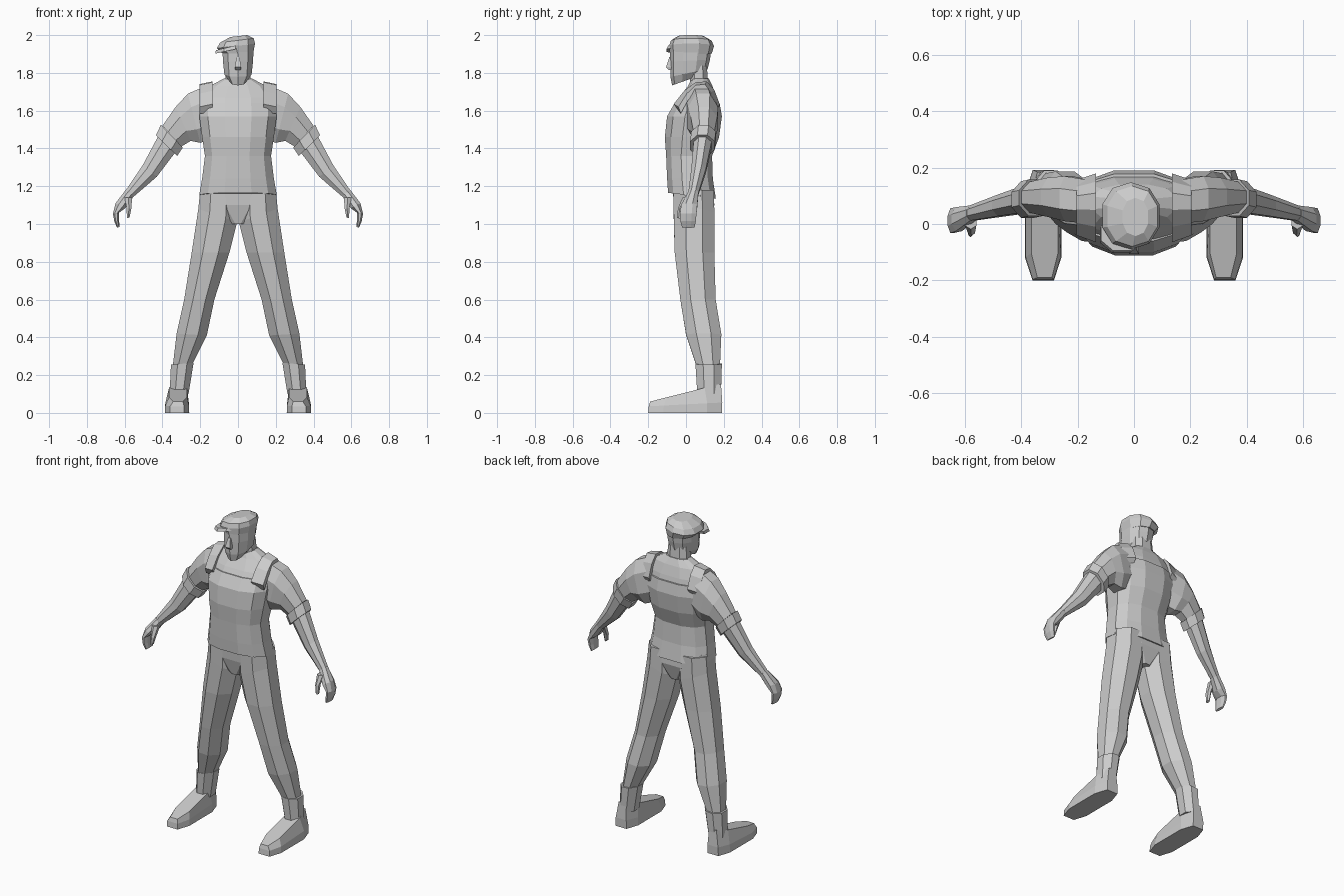
import bpy, bmesh, math
from mathutils import Vector


def sec(a, b, y0, y1, n=8, p=1.0, tilt=0.0):
    """n-sided section spanning (x,z) points a..b and depth y0..y1; tilt lifts the front edge."""
    a, b = Vector((a[0], 0, a[1])), Vector((b[0], 0, b[1]))
    mid, half = (a + b) / 2, (b - a) / 2
    cy, ry = (y0 + y1) / 2, (y1 - y0) / 2
    k = math.cos(math.pi / n) ** p
    ring = []
    for i in range(n):
        t = 2 * math.pi * (i + 0.5) / n
        c, s = math.cos(t), math.sin(t)
        c = math.copysign(abs(c) ** p, c) / k
        s = math.copysign(abs(s) ** p, s) / k
        v = mid + half * c
        v.y = cy + ry * s
        v.z += tilt * (1 - s) / 2
        ring.append(v)
    return ring


def flat(w, z, y0, y1, n=12, p=0.8, tilt=0.0):
    """Horizontal section centred on x = 0."""
    return sec((-w, z), (w, z), y0, y1, n, p, tilt)


def loft(name, rings, mirror=False):
    bm = bmesh.new()
    rows = [[bm.verts.new(v) for v in r] for r in rings]
    n = len(rows[0])
    for r, q in zip(rows, rows[1:]):
        for i in range(n):
            j = (i + 1) % n
            bm.faces.new((r[i], r[j], q[j], q[i]))
    bm.faces.new(rows[0])
    bm.faces.new(rows[-1])
    bmesh.ops.recalc_face_normals(bm, faces=bm.faces)
    me = bpy.data.meshes.new(name)
    bm.to_mesh(me)
    bm.free()
    ob = bpy.data.objects.new(name, me)
    bpy.context.collection.objects.link(ob)
    if mirror:
        ob.modifiers.new("mirror", 'MIRROR')
    return ob


# Torso: shirt, vest and vest straps
loft("shirt", [flat(.17, 1.40, -.09, .14), flat(.19, 1.50, -.09, .17),
               flat(.20, 1.60, -.078, .178), flat(.195, 1.67, -.035, .16),
               flat(.15, 1.73, .01, .14), flat(.075, 1.77, .03, .12)])
loft("vest", [flat(.205, 1.135, -.095, .158, tilt=.03), flat(.19, 1.24, -.10, .142),
              flat(.175, 1.36, -.105, .138), flat(.19, 1.46, -.112, .175),
              flat(.205, 1.57, -.10, .19), flat(.20, 1.64, -.06, .178)])
strap = [(-.065, 1.635), (-.01, 1.705), (.05, 1.75), (.11, 1.755), (.15, 1.71), (.18, 1.63)]
loft("vest_strap", [[Vector(v) for v in ((.135, y, z), (.205, y + (.06 - y) * .2, z - .015),
                                         (.205, y + (.06 - y) * .3, z - .05),
                                         (.135, y + (.06 - y) * .3, z - .05))]
                    for y, z in strap], True)

# Trousers
loft("pelvis", [flat(.195, 1.19, -.07, .145), flat(.198, 1.10, -.065, .15),
                flat(.04, 1.0, -.04, .12)])
loft("trouser_leg", [sec((.20, 1.18), (.005, 1.18), -.068, .148),
                     sec((.21, 1.08), (.005, 1.01), -.065, .15),
                     sec((.245, .85), (.045, .85), -.06, .15),
                     sec((.285, .60), (.125, .60), -.03, .157),
                     sec((.325, .42), (.165, .41), .0, .187),
                     sec((.345, .25), (.245, .25), .055, .18)], True)

# Boots
loft("boot_shaft", [sec((.355, .255), (.235, .265), .05, .19),
                    sec((.362, .10), (.262, .10), .06, .185)], True)
loft("boot_foot", [sec((.387, 0), (.258, 0), -.20, .19, p=.6),
                   sec((.385, .055), (.26, .055), -.197, .192, p=.6, tilt=-.02),
                   sec((.365, .155), (.27, .155), -.19, .185, p=.7, tilt=-.095)], True)

# Arms
loft("sleeve", [sec((.16, 1.735), (.14, 1.45), .0, .155, p=.9),
                sec((.265, 1.69), (.20, 1.43), .01, .17, p=.9),
                sec((.33, 1.62), (.25, 1.44), .025, .165),
                sec((.40, 1.52), (.30, 1.41), .04, .15)], True)
loft("sleeve_cuff", [sec((.408, 1.525), (.292, 1.405), .028, .158),
                     sec((.435, 1.47), (.322, 1.36), .022, .152)], True)
loft("forearm", [sec((.425, 1.46), (.335, 1.375), .04, .135),
                 sec((.505, 1.31), (.43, 1.25), .028, .105),
                 sec((.597, 1.175), (.552, 1.145), .012, .066)], True)

# Hands
loft("hand", [sec((.595, 1.18), (.55, 1.15), .012, .066),
              sec((.648, 1.11), (.595, 1.085), -.025, .06),
              sec((.662, 1.055), (.63, 1.06), -.032, .056),
              sec((.655, 1.015), (.63, 1.02), -.03, .052),
              sec((.64, .98), (.626, .985), -.02, .045)], True)
loft("thumb", [sec((.60, 1.14), (.56, 1.14), -.015, .03, 6),
               sec((.59, 1.085), (.565, 1.08), -.04, -.005, 6),
               sec((.588, 1.03), (.574, 1.035), -.045, -.02, 6)], True)

# Head
loft("neck", [flat(.072, 1.71, .02, .12, 8), flat(.062, 1.84, .02, .11, 8)])
loft("head", [flat(.045, 1.79, -.07, .085, 10, .9, -.055),
              flat(.072, 1.82, -.078, .11, 10, .9, -.04),
              flat(.08, 1.87, -.08, .122, 10, .9, -.01),
              flat(.082, 1.93, -.08, .13, 10, .9)])
loft("nose", [flat(.008, 1.885, -.088, -.06, 4), flat(.017, 1.83, -.106, -.06, 4),
              flat(.014, 1.815, -.09, -.06, 4)])

# Flat cap, pulled down to one side
loft("cap", [sec((-.085, 1.905), (.08, 1.90), -.08, .132, 10, .9),
             sec((-.112, 1.93), (.09, 1.955), -.085, .143, 10, .9),
             sec((-.095, 1.96), (.083, 1.983), -.075, .13, 10, .9),
             sec((-.04, 1.99), (.05, 2.0), -.04, .09, 10, .9)])
loft("cap_brim", [sec((-.12, 1.902), (.03, 1.935), -.103, .02),
                  sec((-.117, 1.92), (.03, 1.955), -.095, .03)])
